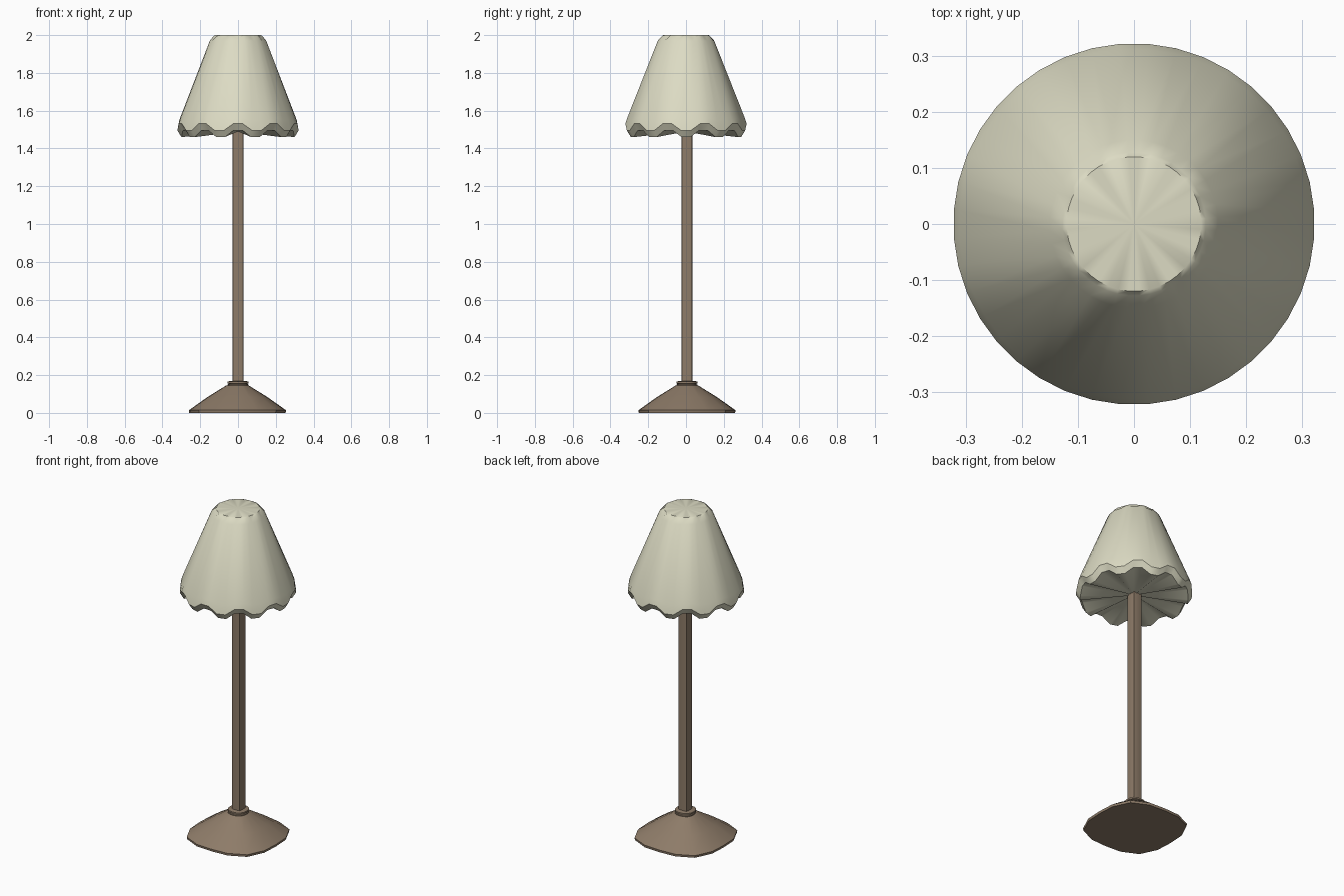
import bpy, bmesh
from math import sin, cos, pi, radians

if "Cube" in bpy.data.objects:
    bpy.data.objects.remove(bpy.data.objects["Cube"])


def material(name, rgb):
    m = bpy.data.materials.new(name)
    m.diffuse_color = (*rgb, 1)
    m.use_nodes = True
    m.node_tree.nodes["Principled BSDF"].inputs["Base Color"].default_value = m.diffuse_color
    return m


def loft(name, rings, mat, angle, cap_start=None, cap_end=None):
    """Skin a list of rings; a cap given as a z height becomes a fan, None an ngon."""
    bm = bmesh.new()
    loops = [[bm.verts.new(p) for p in ring] for ring in rings]
    n = len(loops[0])
    for a, b in zip(loops, loops[1:]):
        for i in range(n):
            j = (i + 1) % n
            bm.faces.new((a[i], a[j], b[j], b[i]))
    for loop, z in ((loops[0], cap_start), (loops[-1], cap_end)):
        if z is None:
            bm.faces.new(loop)
        else:
            c = bm.verts.new((0, 0, z))
            for i in range(n):
                bm.faces.new((loop[i], loop[(i + 1) % n], c))
    bmesh.ops.recalc_face_normals(bm, faces=bm.faces)
    me = bpy.data.meshes.new(name)
    bm.to_mesh(me)
    bm.free()
    ob = bpy.data.objects.new(name, me)
    bpy.context.collection.objects.link(ob)
    me.materials.append(mat)
    bpy.context.view_layer.objects.active = ob
    ob.select_set(True)
    bpy.ops.object.shade_smooth_by_angle(angle=radians(angle))
    ob.select_set(False)
    return ob


def squircle(r, z, n, cx=0.0, cy=0.005, sides=16):
    """Rounded square ring with superellipse exponent n."""
    pts = []
    for i in range(sides):
        a = 2 * pi * i / sides
        k = r / (abs(cos(a)) ** n + abs(sin(a)) ** n) ** (1 / n)
        pts.append((cx + k * cos(a), cy + k * sin(a), z))
    return pts


def scallop(r, z, wave, sides=40, lobes=10):
    """Round ring whose height ripples, high at the front and back."""
    pts = []
    for i in range(sides):
        a = 2 * pi * (i + 0.5) / sides
        h = 1 if cos(lobes * (a - pi / 2)) > 0 else -1
        pts.append((r * cos(a), r * sin(a), z + wave * h))
    return pts


wood = material("wood", (0.27, 0.20, 0.14))
fabric = material("fabric", (0.72, 0.71, 0.55))

# Base: low rounded-square cone
loft("base", [squircle(r, z, n, -0.003) for r, z, n in (
    (0.255, 0, 3), (0.257, 0.014, 3), (0.16, 0.083, 2.8), (0.06, 0.145, 2.4))],
    wood, 30)

# Collar: two stacked rings where the pole enters the base
loft("collar", [squircle(r, z, 2.4) for r, z in (
    (0.05, 0.135), (0.056, 0.14), (0.056, 0.15), (0.048, 0.153),
    (0.056, 0.156), (0.056, 0.165), (0.045, 0.168))], wood, 30)

# Pole: nearly square post
loft("pole", [squircle(0.029, z, 9) for z in (0.14, 1.5)], wood, 30)

# Shade: scalloped hem, turned-in rim, rippled top edge, pleated underside
loft("shade", [scallop(*v) for v in (
    (0.300, 1.478, 0.018), (0.322, 1.513, 0.018), (0.312, 1.556, 0.006),
    (0.150, 1.970, 0), (0.128, 1.991, -0.006), (0.120, 2.0, 0))],
    fabric, 40, cap_start=1.49, cap_end=2.0)
